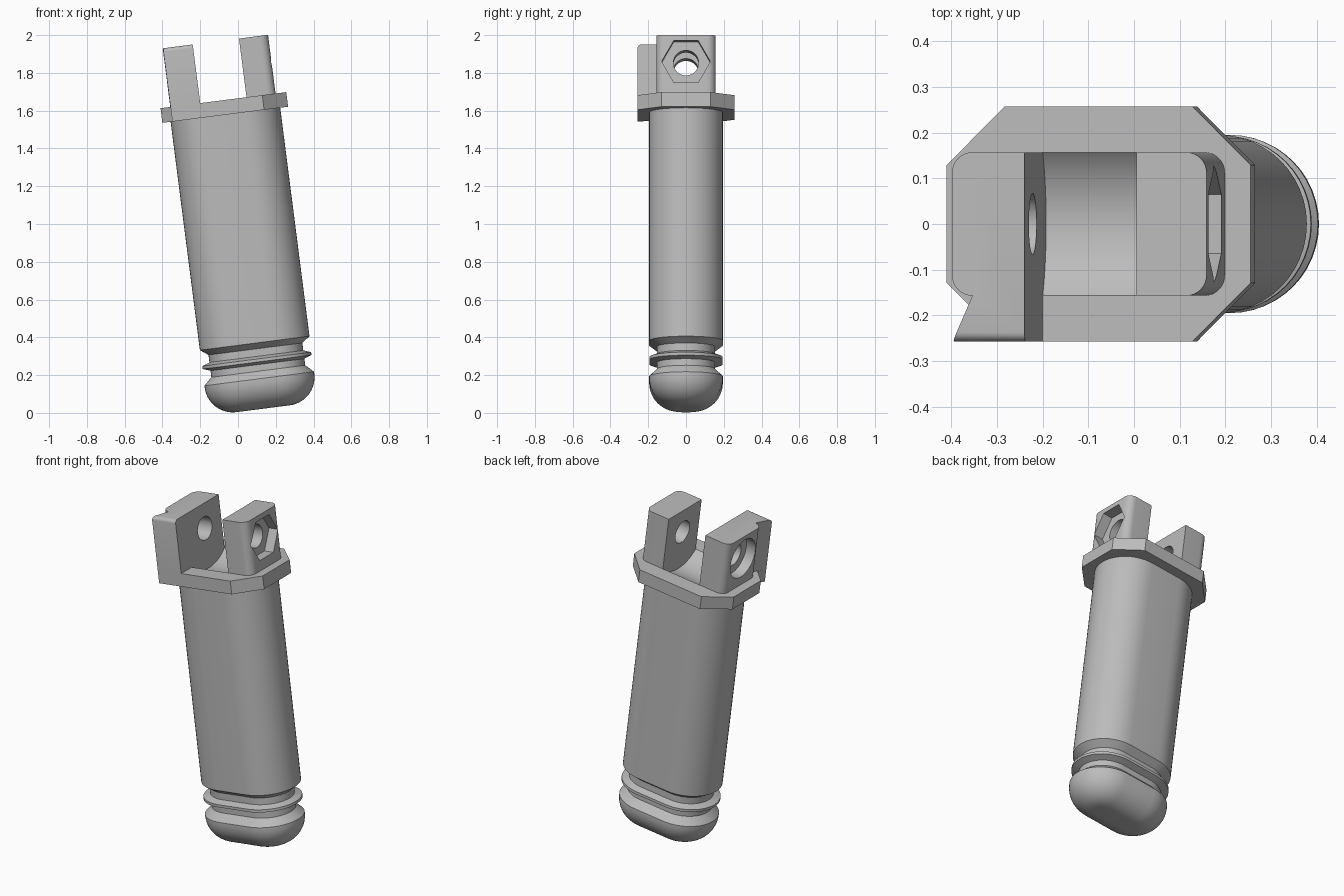
import bpy, bmesh, math
from mathutils import Matrix

if "Cube" in bpy.data.objects:
    bpy.data.objects.remove(bpy.data.objects["Cube"])

TILT = Matrix.Rotation(math.radians(-7.3), 4, 'Y')
MID = 0.1345                      # centre of the pin along its long side
FLOOR, RIM, TOP = 1.574, 1.652, 1.965   # flange bottom, flange top, prong top
HOLE_Z = 1.823

grey = bpy.data.materials.new("grey_plastic")
grey.diffuse_color = (0.5, 0.5, 0.5, 1)
grey.use_nodes = True
grey.node_tree.nodes["Principled BSDF"].inputs["Base Color"].default_value = grey.diffuse_color


def make_object(name, bm):
    bmesh.ops.recalc_face_normals(bm, faces=bm.faces)
    mesh = bpy.data.meshes.new(name)
    bm.to_mesh(mesh)
    bm.free()
    mesh.materials.append(grey)
    ob = bpy.data.objects.new(name, mesh)
    bpy.context.collection.objects.link(ob)
    return ob


def loft(name, rings):
    """Skin closed rings of equal length and cap both ends."""
    bm = bmesh.new()
    loops = [[bm.verts.new(p) for p in ring] for ring in rings]
    n = len(loops[0])
    for a, b in zip(loops, loops[1:]):
        for i in range(n):
            j = (i + 1) % n
            bm.faces.new((a[i], a[j], b[j], b[i]))
    bm.faces.new(loops[0])
    bm.faces.new(loops[-1])
    return make_object(name, bm)


def prism(name, outline, z0, z1):
    return loft(name, [[(x, y, z) for x, y in outline] for z in (z0, z1)])


def stadium(inset, z, steps=24):
    ring = []
    for side, start in ((1, -90), (-1, 90)):
        for i in range(steps + 1):
            a = math.radians(start + 180 * i / steps)
            r = 0.195 - inset
            ring.append((MID + side * 0.0975 + r * math.cos(a), r * math.sin(a), z))
    return ring


def drill(name, x0, x1, radius, sides):
    """Cutter running along x through the hole axis."""
    ring = [(radius * math.cos(2 * math.pi * i / sides),
             HOLE_Z + radius * math.sin(2 * math.pi * i / sides)) for i in range(sides)]
    ob = loft(name, [[(x, y, z) for y, z in ring] for x in (x0, x1)])
    ob.hide_render = True
    ob.hide_viewport = True
    return ob


def cut(ob, *cutters):
    for c in cutters:
        m = ob.modifiers.new("cut", 'BOOLEAN')
        m.operation, m.solver, m.object = 'DIFFERENCE', 'EXACT', c


def corner(cx, cy, start, r=0.045, steps=8):
    return [(cx + r * math.cos(math.radians(start + 90 * i / steps)),
             cy + r * math.sin(math.radians(start + 90 * i / steps))) for i in range(steps + 1)]


# Pin: domed tip, neck with a raised ring, long rounded body
profile = [(0.15 * (1 - math.sin(t)), 0.005 + 0.15 * (1 - math.cos(t)))
           for t in (math.radians(90 * i / 14) for i in range(15))]
profile += [(0, 0.165), (0.042, 0.205), (0.042, 0.240), (0.002, 0.254), (0.002, 0.270),
            (0.042, 0.284), (0.042, 0.324), (0, 0.355), (0, FLOOR)]
pin = loft("pin_body", [stadium(i, z) for i, z in profile])

# Flange: octagon with one corner filled out to carry the lug
flange = prism("flange", [(0.469, -0.129), (0.469, 0.129), (0.341, 0.257), (-0.074, 0.257),
                          (-0.202, 0.129), (-0.202, -0.129), (-0.127, -0.204),
                          (-0.1485, -0.257), (0.341, -0.257)], FLOOR, RIM)

# Left prong with its side lug
left = prism("left_prong", [(0.01, -0.257), (0.01, 0.157)] + corner(-0.105, 0.112, 90)
             + corner(-0.105, -0.112, 180) + [(-0.1485, -0.257)], RIM, TOP)
bm = bmesh.new()
bm.from_mesh(left.data)
edge = [e for e in bm.edges if all(v.co.z > TOP - 0.01 and v.co.y < -0.25 for v in e.verts)]
bmesh.ops.bevel(bm, geom=edge, offset=0.02, segments=5, profile=0.5, affect='EDGES')
bm.to_mesh(left.data)
bm.free()

# Right prong
right = prism("right_prong", [(0.257, 0.157), (0.257, -0.157)] + corner(0.367, -0.112, -90)
              + corner(0.367, 0.112, 0), RIM, TOP)

# Bolt hole, nut pocket, bolt head pocket, and curved clearance between the prongs
hole = drill("hole_cutter", -0.5, 0.7, 0.067, 40)
nut = drill("nut_cutter", 0.352, 0.7, 0.129, 6)
head = drill("head_cutter", -0.5, -0.09, 0.118, 48)
scoop = drill("scoop_cutter", 0.01, 0.257, 0.232, 96)
cut(left, hole, head)
cut(right, hole, nut)
cut(flange, scoop)

# Bake the cuts, tilt everything and shade
parts = [pin, flange, left, right]
deps = bpy.context.evaluated_depsgraph_get()
for ob in parts:
    baked = bpy.data.meshes.new_from_object(ob.evaluated_get(deps))
    ob.modifiers.clear()
    ob.data = baked
for ob in parts:
    ob.data.transform(TILT)
    bpy.ops.object.select_all(action='DESELECT')
    ob.select_set(True)
    bpy.context.view_layer.objects.active = ob
    bpy.ops.object.shade_smooth_by_angle(angle=math.radians(25))
for c in (hole, nut, head, scoop):
    bpy.data.objects.remove(c)
